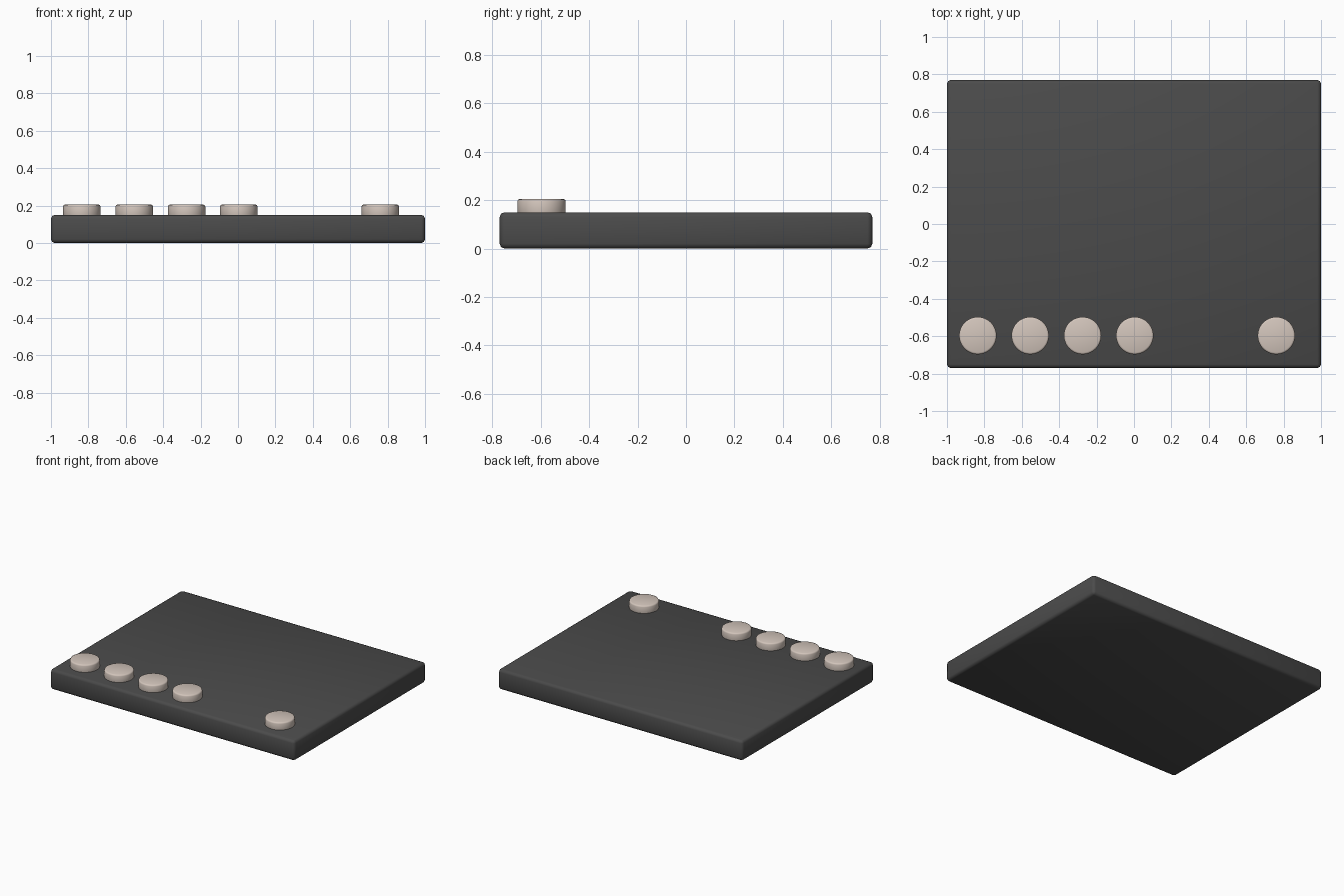
import bpy, math

if "Cube" in bpy.data.objects:
    bpy.data.objects.remove(bpy.data.objects["Cube"])


def material(name, color):
    m = bpy.data.materials.new(name)
    m.diffuse_color = (*color, 1)
    m.use_nodes = True
    m.node_tree.nodes["Principled BSDF"].inputs["Base Color"].default_value = m.diffuse_color
    return m


dark = material("dark_grey", (0.07, 0.07, 0.07))
beige = material("warm_beige", (0.65, 0.56, 0.50))


def finish(obj, name, mat, width, segments):
    """Name, colour, bevel and smooth a part."""
    obj.name = name
    obj.data.materials.append(mat)
    bevel = obj.modifiers.new("Bevel", "BEVEL")
    bevel.width = width
    bevel.segments = segments
    bevel.limit_method = 'ANGLE'
    bpy.ops.object.modifier_apply(modifier=bevel.name)
    bpy.ops.object.shade_smooth_by_angle(angle=math.radians(50))


# Slab body
bpy.ops.mesh.primitive_cube_add(size=1, location=(0, 0, 0.075))
slab = bpy.context.object
slab.scale = (2, 1.54, 0.15)
bpy.ops.object.transform_apply(location=False, rotation=False, scale=True)
finish(slab, "slab", dark, 0.02, 2)

# Round buttons along the front edge, sunk slightly into the slab
for i, x in enumerate((-0.835, -0.555, -0.275, 0.004, 0.761)):
    bpy.ops.mesh.primitive_cylinder_add(vertices=48, radius=0.1, depth=0.075,
                                        location=(x, -0.597, 0.1675))
    finish(bpy.context.object, f"button_{i + 1}", beige, 0.01, 2)
